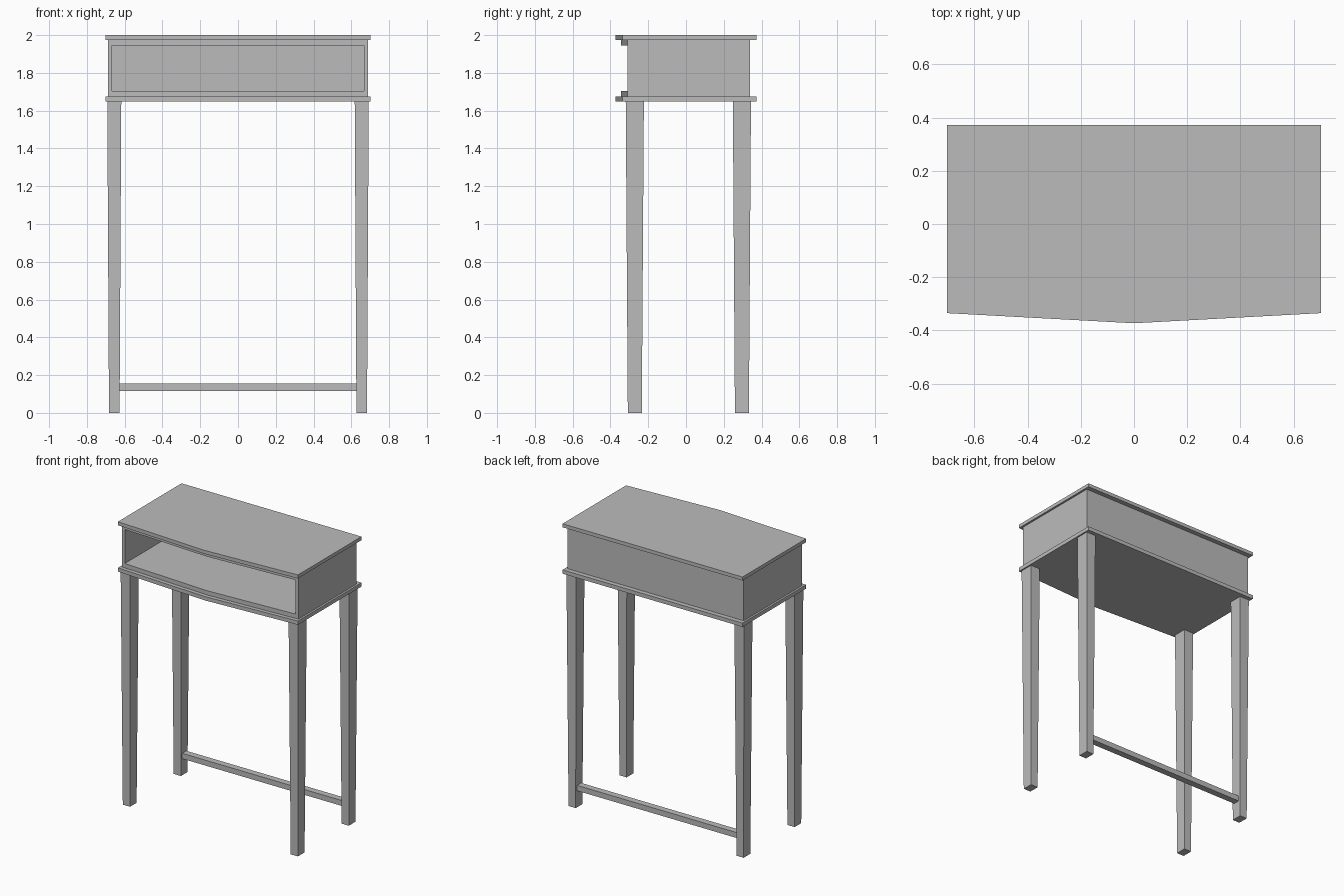
import bpy
import bmesh

default = bpy.data.objects.get("Cube")
if default:
    bpy.data.objects.remove(default, do_unlink=True)

GREY = (0.5, 0.5, 0.5, 1.0)
grey = bpy.data.materials.new("plain grey")
grey.use_nodes = True
grey.diffuse_color = GREY
grey.node_tree.nodes["Principled BSDF"].inputs["Base Color"].default_value = GREY


def loft(name, bottom, top, z0, z1):
    """Closed solid between two matching outlines at heights z0 and z1."""
    bm = bmesh.new()
    low = [bm.verts.new((x, y, z0)) for x, y in bottom]
    high = [bm.verts.new((x, y, z1)) for x, y in top]
    bm.faces.new(low[::-1])
    bm.faces.new(high)
    n = len(low)
    for i in range(n):
        j = (i + 1) % n
        bm.faces.new((low[i], low[j], high[j], high[i]))
    bmesh.ops.recalc_face_normals(bm, faces=bm.faces)
    mesh = bpy.data.meshes.new(name)
    bm.to_mesh(mesh)
    bm.free()
    mesh.materials.append(grey)
    obj = bpy.data.objects.new(name, mesh)
    bpy.context.collection.objects.link(obj)
    return obj


def rect(x0, x1, y0, y1):
    return [(x0, y0), (x1, y0), (x1, y1), (x0, y1)]


def bowed(half, front, bow, back):
    """Board outline whose front edge comes to a shallow point."""
    return [(-half, front), (0, bow), (half, front), (half, back), (-half, back)]


def slab(name, outline, z0, z1):
    return loft(name, outline, outline, z0, z1)


# Overhanging boards above and below the case
board = bowed(0.702, -0.335, -0.373, 0.373)
slab("table_top", board, 1.975, 2.0)
slab("bottom_board", board, 1.648, 1.675)

# Open-fronted case with a bowed floor and ceiling
W, FRONT, BACK = 0.688, -0.31, 0.34
WALL = 0.022
shelf = bowed(W - WALL, FRONT, -0.345, BACK - WALL)
slab("case_floor", shelf, 1.675, 1.705)
slab("case_ceiling", shelf, 1.945, 1.975)
slab("case_back", rect(-W + WALL, W - WALL, BACK - WALL, BACK), 1.675, 1.975)

for side, s in (("left", 1), ("right", -1)):
    xs = sorted((s * (W - WALL), s * W))
    slab(f"case_{side}_side", rect(*xs, FRONT, BACK), 1.675, 1.975)

    # Tapered square legs
    for end, yc in (("front", -0.271), ("back", 0.296)):
        def section(hx, hy):
            xc = s * 0.655
            return rect(xc - hx, xc + hx, yc - hy, yc + hy)
        loft(f"{end}_{side}_leg", section(0.028, 0.037),
             section(0.037, 0.048), 0, 1.648)

# Stretcher between the back legs
slab("back_stretcher", rect(-0.63, 0.63, 0.273, 0.319), 0.117, 0.155)
